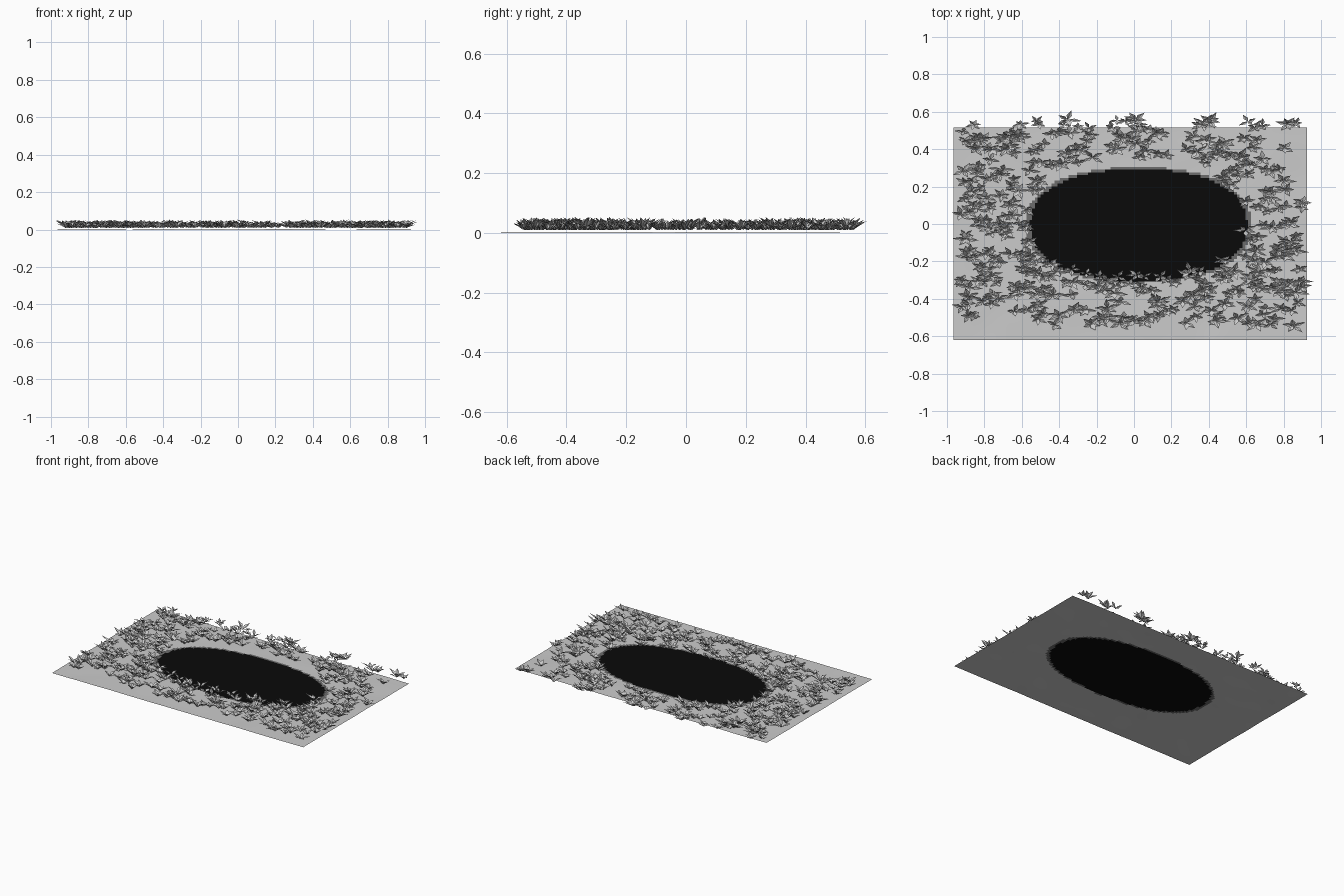
import bpy, bmesh, math, random
from mathutils import Vector, noise

if "Cube" in bpy.data.objects:
    bpy.data.objects.remove(bpy.data.objects["Cube"])

random.seed(7)


def mat(name, v):
    m = bpy.data.materials.new(name)
    m.diffuse_color = (v, v, v, 1)
    m.use_nodes = True
    m.node_tree.nodes["Principled BSDF"].inputs["Base Color"].default_value = m.diffuse_color
    return m


def finish(bm, name):
    me = bpy.data.meshes.new(name)
    bm.to_mesh(me)
    bm.free()
    ob = bpy.data.objects.new(name, me)
    bpy.context.collection.objects.link(ob)
    return ob


def oval(x, y, cx, cy, rx, ry):
    # rounded oval distance, 1 on the rim
    return (abs((x - cx) / rx) ** 2.3 + abs((y - cy) / ry) ** 2.3) ** (1 / 2.3)


# ground sheet: fine grid, slightly uneven, with a dark pool in the middle
X0, X1, Y0, Y1 = -0.965, 0.925, -0.62, 0.515
bm = bmesh.new()
bmesh.ops.create_grid(bm, x_segments=126, y_segments=76, size=1)
for v in bm.verts:
    v.co.x = X0 + (v.co.x + 1) / 2 * (X1 - X0)
    v.co.y = Y0 + (v.co.y + 1) / 2 * (Y1 - Y0)
    v.co.z = 0.002 + 0.002 * noise.noise(v.co * 6)
for f in bm.faces:
    c = f.calc_center_median()
    d = oval(c.x, c.y, 0.025, -0.005, 0.585, 0.3)
    f.material_index = 1 if d < 0.99 else 2 if d < 1.03 else 0
    f.smooth = True
ground = finish(bm, "ground")
for m in (mat("soil", 0.62), mat("pool", 0.003), mat("pool_rim", 0.15)):
    ground.data.materials.append(m)


def leaf(bm, base, ang, length, width, rise):
    # folded, pointed leaf, stretched along x like the whole bed
    d = Vector((math.cos(ang), math.sin(ang), 0))
    s = Vector((-d.y, d.x, 0))
    pts = (Vector(), d * length * 0.45 + Vector((0, 0, rise * 0.5)),
           d * length + Vector((0, 0, rise)),
           d * length * 0.45 + s * width + Vector((0, 0, rise * 0.68)),
           d * length * 0.45 - s * width + Vector((0, 0, rise * 0.68)))
    v = [bm.verts.new(base + Vector((p.x * 1.6, p.y, p.z))) for p in pts]
    for a, b, c in ((0, 1, 3), (1, 2, 3), (0, 4, 1), (1, 4, 2)):
        bm.faces.new((v[a], v[b], v[c]))


# low plants scattered around the pool
bm = bmesh.new()
count = 0
while count < 400:
    x, y = random.uniform(-0.925, 0.905), random.uniform(-0.545, 0.565)
    if oval(x, y, 0.0, 0.045, 0.57, 0.315) < 1:
        continue
    count += 1
    size = random.uniform(0.7, 1.1)
    turn = random.uniform(0, math.tau)
    n = random.choice((4, 5, 5, 6))
    for i in range(n):
        leaf(bm, Vector((x, y, 0.009)), turn + math.tau * i / n + random.uniform(-0.3, 0.3),
             size * random.uniform(0.026, 0.047), size * 0.0085,
             size * random.uniform(0.018, 0.041))
plants = finish(bm, "leafy_plants")
plants.data.materials.append(mat("leaf", 0.62))
